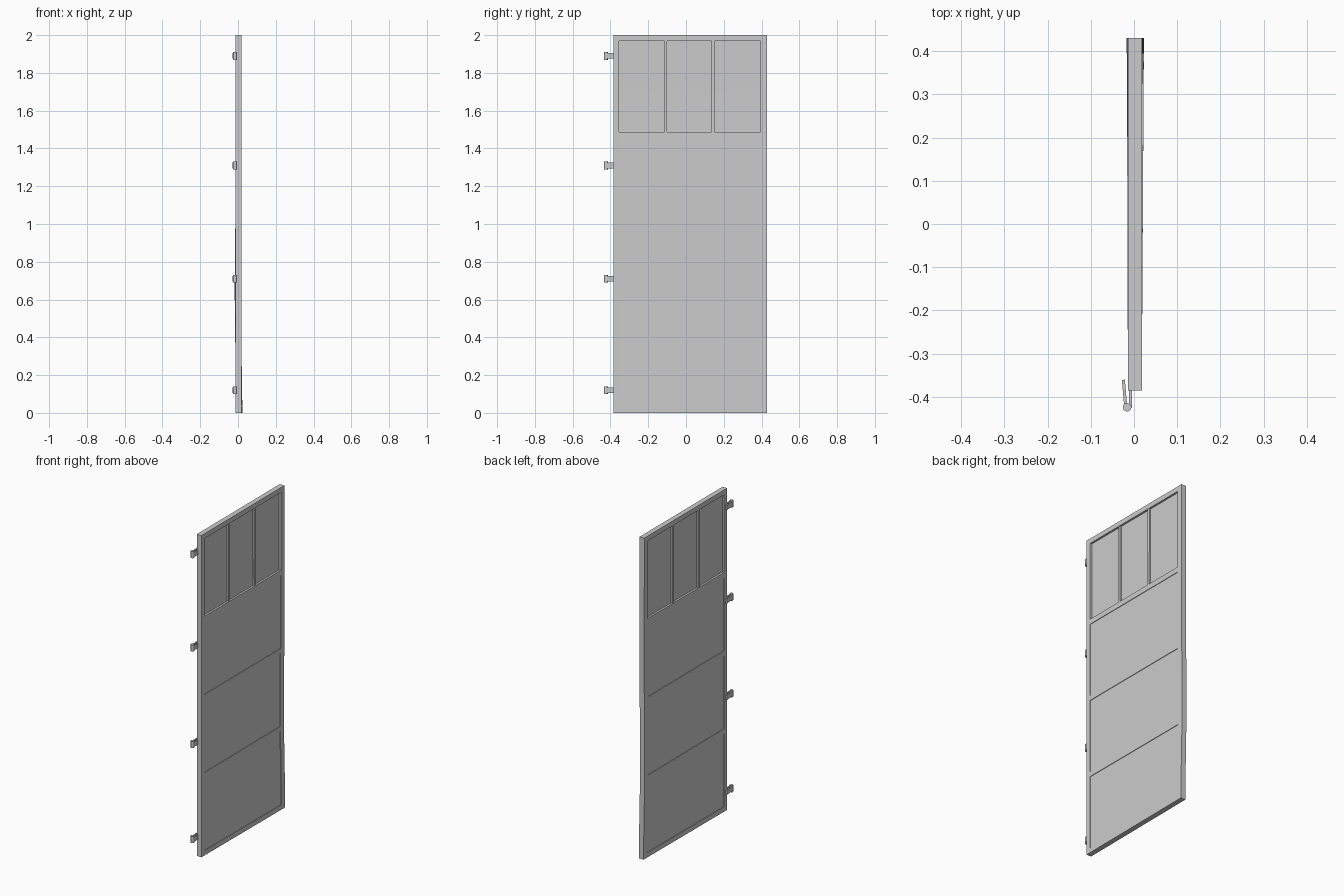
import bpy, bmesh, math
from mathutils import Matrix, Vector

cube = bpy.data.objects.get("Cube")
if cube:
    bpy.data.objects.remove(cube, do_unlink=True)

grey = bpy.data.materials.new("plain grey")
grey.use_nodes = True
COLOUR = (0.6, 0.6, 0.6, 1)
grey.diffuse_color = COLOUR
grey.node_tree.nodes["Principled BSDF"].inputs["Base Color"].default_value = COLOUR

MID = 0.002            # centre plane of the door
Y0, Y1 = -0.385, 0.43  # hinge edge and free edge
IN0, IN1 = -0.355, 0.395


def finish(name, bm):
    mesh = bpy.data.meshes.new(name)
    bm.to_mesh(mesh)
    bm.free()
    mesh.materials.append(grey)
    obj = bpy.data.objects.new(name, mesh)
    bpy.context.collection.objects.link(obj)
    return obj


def box(bm, lo, hi):
    lo, hi = Vector(lo), Vector(hi)
    size = hi - lo
    m = Matrix.Translation((lo + hi) / 2) @ Matrix.Diagonal((*size, 1))
    bmesh.ops.create_cube(bm, size=1, matrix=m)


def warp(bm):
    """Slight twist of the worn door, growing toward the free edge."""
    for i in range(1, 20):
        geom = bm.verts[:] + bm.edges[:] + bm.faces[:]
        bmesh.ops.bisect_plane(bm, geom=geom, plane_co=(0, 0, i / 10), plane_no=(0, 0, 1))
    for v in bm.verts:
        t = (v.co.y - Y0) / (Y1 - Y0)
        v.co.x += 0.005 * t * math.cos(v.co.z * 4.6) * (1 - v.co.z / 2)


def slab(name, half, y0, y1, z0, z1):
    bm = bmesh.new()
    box(bm, (MID - half, y0, z0), (MID + half, y1, z1))
    warp(bm)
    return finish(name, bm)


# Frame: stiles and rails
slab("hinge_stile", 0.016, Y0, IN0, 0, 2)
slab("free_stile", 0.016, IN1, Y1, 0, 2)
for name, z0, z1 in (("bottom_rail", 0, 0.03), ("lower_rail", 0.485, 0.515),
                     ("middle_rail", 0.97, 1.0), ("window_rail", 1.455, 1.487),
                     ("top_rail", 1.97, 2)):
    slab(name, 0.016, IN0, IN1, z0, z1)

# Slightly recessed lower panels
for name, z0, z1 in (("lower_panel", 0.03, 0.485), ("middle_panel", 0.515, 0.97),
                     ("upper_panel", 1.0, 1.455)):
    slab(name, 0.0125, IN0, IN1, z0, z1)

# Window pane and its two bars
slab("window_pane", 0.004, IN0, IN1, 1.487, 1.97)
for i, y in enumerate((-0.108, 0.143)):
    slab(f"window_bar_{i + 1}", 0.014, y - 0.007, y + 0.007, 1.487, 1.97)

# Hinges: pin, leaf on the door and half-open wall leaf
PIN = Vector((-0.016, -0.424, 0))
for i, z in enumerate((0.12, 0.71, 1.31, 1.89)):
    bm = bmesh.new()
    at = Matrix.Translation(PIN + Vector((0, 0, z)))
    bmesh.ops.create_cone(bm, cap_ends=True, segments=12, radius1=0.01, radius2=0.01,
                          depth=0.042, matrix=at)
    box(bm, (-0.012, PIN.y, z - 0.015), (-0.005, Y0 + 0.002, z + 0.015))
    leaf = at @ Matrix.Rotation(math.radians(5), 4, 'Z') @ Matrix.Translation((-0.003, 0.034, 0))
    bmesh.ops.create_cube(bm, size=1, matrix=leaf @ Matrix.Diagonal((0.007, 0.06, 0.03, 1)))
    hinge = finish(f"hinge_{i + 1}", bm)
    for p in hinge.data.polygons:
        p.use_smooth = len(p.vertices) == 4 and p.area < 0.0003
    bpy.ops.object.select_all(action='DESELECT')
    hinge.select_set(True)
    bpy.context.view_layer.objects.active = hinge
    bpy.ops.object.shade_smooth_by_angle(angle=math.radians(40))
